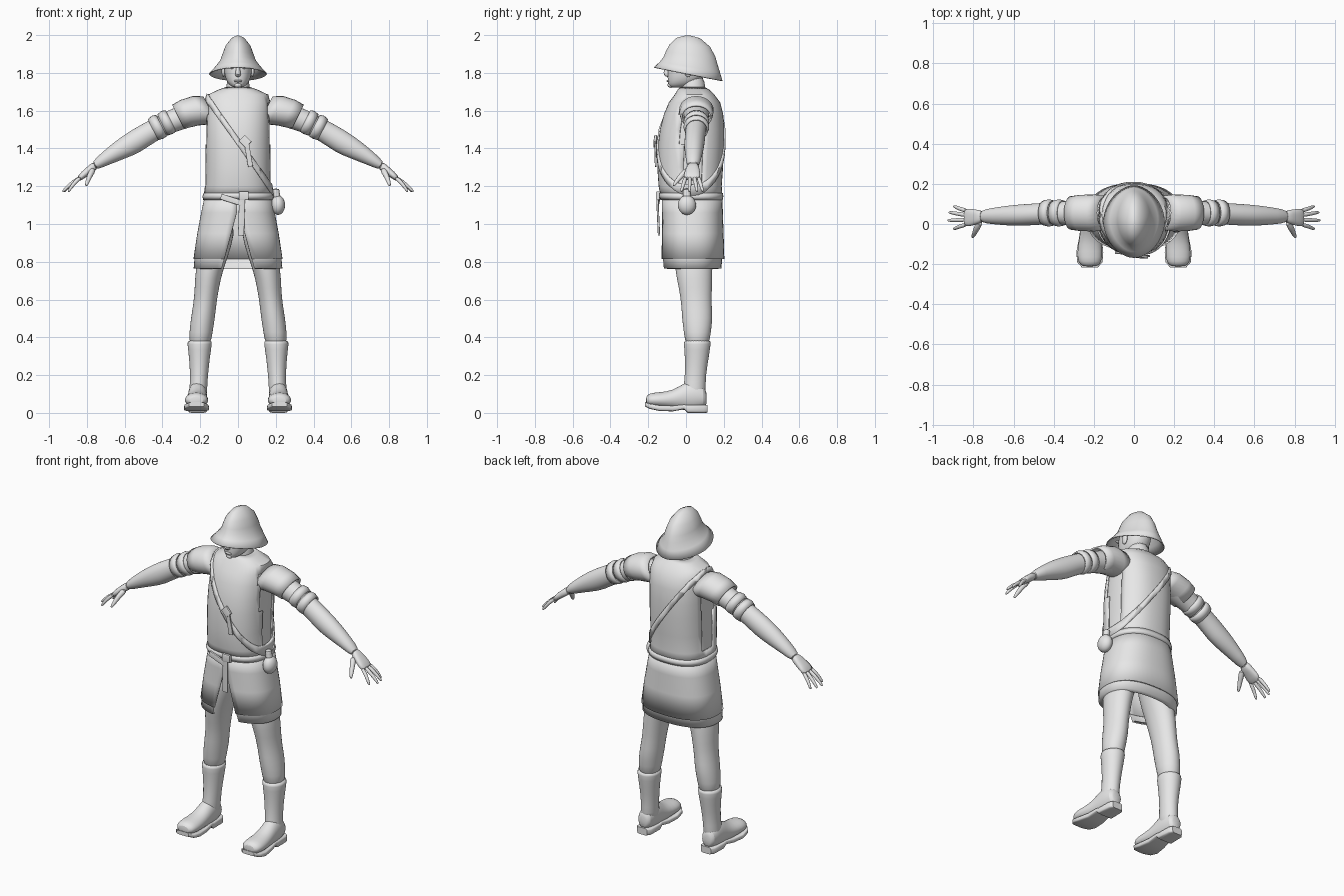
import bpy, bmesh, math
from mathutils import Vector

cube = bpy.data.objects.get("Cube")
if cube:
    bpy.data.objects.remove(cube, do_unlink=True)

mat = bpy.data.materials.new("pale grey")
mat.use_nodes = True
grey = (0.8, 0.8, 0.8, 1)
mat.diffuse_color = grey
mat.node_tree.nodes["Principled BSDF"].inputs["Base Color"].default_value = grey

X, Y, Z = Vector((1, 0, 0)), Vector((0, 1, 0)), Vector((0, 0, 1))
ARM_UP = Vector((.45, 0, .89))


def finish(name, bm, mirror=False, thick=0, subsurf=0, angle=40):
    """Turn a bmesh into a shaded object with its modifiers."""
    bmesh.ops.recalc_face_normals(bm, faces=bm.faces)
    mesh = bpy.data.meshes.new(name)
    bm.to_mesh(mesh)
    bm.free()
    obj = bpy.data.objects.new(name, mesh)
    bpy.context.collection.objects.link(obj)
    mesh.materials.append(mat)
    bpy.ops.object.select_all(action="DESELECT")
    obj.select_set(True)
    bpy.context.view_layer.objects.active = obj
    bpy.ops.object.shade_smooth_by_angle(angle=math.radians(angle))
    if thick:
        obj.modifiers.new("thickness", "SOLIDIFY").thickness = thick
    if subsurf:
        mod = obj.modifiers.new("smooth", "SUBSURF")
        mod.levels = mod.render_levels = subsurf
    if mirror:
        obj.modifiers.new("mirror", "MIRROR").use_clip = False
    return obj


def loft_mesh(rings, u=X, v=Y, n=24, power=2, caps=True, gap=None):
    """Skin superellipse rings (x, y, z, u radius, v radius); gap opens the front."""
    bm = bmesh.new()
    rows = []
    for x, y, z, a, b in rings:
        start = math.asin((gap(z) / a) ** (power / 2)) if gap else 0
        row = []
        for i in range(n + 1 if gap else n):
            t = start + (math.tau - 2 * start) * i / n
            s, c = math.sin(t), -math.cos(t)
            s = math.copysign(abs(s) ** (2 / power), s)
            c = math.copysign(abs(c) ** (2 / power), c)
            row.append(bm.verts.new(Vector((x, y, z)) + u * a * s + v * b * c))
        rows.append(row)
    for lo, hi in zip(rows, rows[1:]):
        for i in range(n):
            j = i + 1 if gap else (i + 1) % n
            bm.faces.new((lo[i], lo[j], hi[j], hi[i]))
    if caps and not gap:
        bm.faces.new(rows[0])
        bm.faces.new(rows[-1])
    return bm


def loft(name, rings, u=X, v=Y, n=24, power=2, caps=True, gap=None, **kw):
    return finish(name, loft_mesh(rings, u, v, n, power, caps, gap), **kw)


def ball(name, at, size, **kw):
    bm = bmesh.new()
    bmesh.ops.create_uvsphere(bm, u_segments=20, v_segments=12, radius=1)
    bmesh.ops.scale(bm, vec=size, verts=bm.verts)
    bmesh.ops.translate(bm, vec=at, verts=bm.verts)
    return finish(name, bm, **kw)


def bar(name, start, end, width, depth, **kw):
    """Flat strip between two points on the front of the body."""
    start, end = Vector(start), Vector(end)
    run = (end - start).normalized()
    side = run.cross(Y).normalized()
    rings = [(*p, width / 2, depth / 2) for p in (start, end)]
    return loft(name, rings, side, run.cross(side), n=16, power=6, **kw)


def tube(name, points, radii, **kw):
    """Round tapering limb through points, such as a finger."""
    run = (Vector(points[-1]) - Vector(points[0])).normalized()
    side = run.cross(ARM_UP).normalized()
    rings = [(*p, r, r) for p, r in zip(points, radii)]
    return loft(name, rings, side, run.cross(side), n=10, subsurf=1, **kw)


# Torso
torso = [(0, .035, 1.718, .062, .062), (0, .04, 1.705, .1, .08),
         (0, .045, 1.68, .155, .1), (0, .045, 1.64, .165, .13),
         (0, .04, 1.58, .166, .15), (0, .032, 1.5, .167, .163),
         (0, .027, 1.42, .168, .168), (0, .022, 1.3, .167, .167),
         (0, .022, 1.2, .168, .16), (0, .03, 1.14, .176, .156)]
loft("under_tunic", torso, n=40, power=2.4)


def shell(name, push, thick, cut=None, skip=None):
    """Layer worn over the torso, trimmed by planes or by a face rule."""
    bm = loft_mesh(torso, n=40, power=2.4, caps=False)
    bmesh.ops.recalc_face_normals(bm, faces=bm.faces)
    for vert in bm.verts:
        vert.co += vert.normal * push
    for at, normal in cut or []:
        bmesh.ops.bisect_plane(bm, geom=bm.verts[:] + bm.edges[:] + bm.faces[:],
                               plane_co=at, plane_no=normal, clear_outer=True)
    if skip:
        gone = [f for f in bm.faces if skip(f.calc_center_median())]
        bmesh.ops.delete(bm, geom=gone, context="FACES")
    return finish(name, bm, thick=thick)


# Surcoat with open sides, and the shoulder strap around it
shell("surcoat", .007, .008,
      skip=lambda c: 1.2 < c.z < 1.64 and abs(c.y - .035) < .06 and abs(c.x) > .1)
slant = Vector((.81, 0, .585))
middle = Vector((0, 0, 1.437))
shell("shoulder_strap", .015, .012,
      cut=[(middle + slant * .014, slant), (middle - slant * .014, -slant)])
bar("strap_buckle", (.02, -.16, 1.455), (.055, -.165, 1.42), .045, .016)
bar("strap_tail", (.045, -.163, 1.43), (.066, -.16, 1.305), .026, .01)

# Belt with its knot and hanging end
loft("belt", [(0, .03, 1.128, .184, .164), (0, .028, 1.145, .189, .17),
              (0, .027, 1.165, .182, .168)], n=40, power=2.4, caps=False, thick=.012)
bar("belt_fold", (-.09, -.142, 1.145), (.02, -.15, 1.11), .03, .014)
bar("belt_buckle", (.005, -.15, 1.15), (.055, -.15, 1.15), .045, .018)
bar("belt_tail", (.022, -.152, 1.14), (.016, -.143, .94), .032, .012)


# Skirt split at the front, with a set-back hem
def slit(z):
    return .004 + max(0, 1.07 - z) * .27


loft("skirt", [(0, .033, 1.15, .176, .16), (0, .034, 1.06, .195, .161),
               (0, .035, .95, .216, .164), (0, .035, .815, .236, .168)],
     n=48, power=2.4, gap=slit, thick=.012)
loft("skirt_hem", [(0, .033, .83, .229, .16), (0, .032, .765, .235, .155),
                   (0, .032, .762, .2, .13)],
     n=48, power=2.4, gap=slit, angle=180)

# Legs
loft("leg", [(.085, .04, 1.02, .08, .1), (.115, .04, .88, .082, .103),
             (.153, .04, .76, .074, .1), (.165, .05, .66, .064, .088),
             (.175, .055, .58, .061, .08), (.186, .06, .5, .064, .082),
             (.196, .06, .43, .062, .072), (.203, .06, .34, .056, .062)],
     subsurf=1, mirror=True)

# Boots
loft("boot_shaft", [(.202, .06, .385, .064, .07), (.203, .06, .375, .067, .073),
                    (.204, .058, .3, .056, .064), (.206, .05, .2, .047, .055),
                    (.21, .045, .13, .047, .06), (.213, .04, .07, .048, .06)],
     subsurf=1, mirror=True)
loft("boot_foot", [(.214, .11, .075, .025, .03), (.214, .098, .085, .043, .055),
                   (.214, .04, .095, .05, .085), (.215, -.015, .085, .051, .07),
                   (.217, -.07, .07, .055, .048), (.22, -.14, .068, .064, .041),
                   (.22, -.19, .069, .059, .037), (.22, -.213, .065, .038, .024)],
     X, Z, subsurf=1, mirror=True)
loft("boot_sole", [(.214, .115, .022, .033, .021), (.214, .095, .021, .048, .021),
                   (.214, .01, .021, .05, .021), (.215, -.01, .032, .05, .013),
                   (.217, -.07, .023, .057, .015), (.22, -.14, .025, .067, .015),
                   (.22, -.19, .035, .063, .014), (.22, -.216, .045, .04, .012)],
     X, Z, power=5, mirror=True)

# Arms, cap sleeves and arm bands
loft("arm", [(.13, .055, 1.6, .072, .065), (.24, .055, 1.583, .07, .068),
             (.34, .055, 1.55, .059, .06), (.45, .052, 1.497, .053, .056),
             (.54, .045, 1.438, .055, .064), (.62, .042, 1.395, .051, .054),
             (.7, .04, 1.348, .041, .038), (.77, .037, 1.302, .032, .024)],
     Y, ARM_UP, subsurf=1, mirror=True)
loft("cap_sleeve", [(.145, .055, 1.6, .085, .085), (.2, .055, 1.602, .092, .085),
                    (.27, .055, 1.588, .09, .077), (.317, .055, 1.568, .083, .071)],
     Y, ARM_UP, caps=False, thick=.01, mirror=True)
for name, shift in (("upper_arm_band", 0), ("lower_arm_band", .05)):
    loft(name, [(.355 + shift, .055, 1.546 - shift / 2, .064, .063),
                (.375 + shift, .055, 1.538 - shift / 2, .068, .068),
                (.4 + shift, .055, 1.524 - shift / 2, .062, .062)],
         Y, ARM_UP, caps=False, thick=.008, mirror=True)

# Hands
loft("palm", [(.75, .038, 1.313, .03, .024), (.785, .035, 1.288, .036, .021),
              (.82, .032, 1.26, .045, .019), (.848, .032, 1.235, .043, .014)],
     Y, ARM_UP, power=2.5, subsurf=1, mirror=True)
fingers = {"little": (.065, .088, .9), "ring": (.044, .058, .922),
           "middle": (.021, .018, .928), "index": (-.001, -.024, .9)}
for name, (base, tip, reach) in fingers.items():
    mid = (.84 + reach) / 2
    tube(name + "_finger", [(.83, base, 1.25), (mid, (base + tip) / 2, 1.215),
                            (reach - .006, tip, 1.178), (reach, tip, 1.17)],
         (.012, .0105, .008, .004), mirror=True)
tube("thumb", [(.765, .015, 1.292), (.785, -.025, 1.258),
               (.8, -.058, 1.215), (.805, -.068, 1.2)],
     (.02, .015, .011, .005), mirror=True)

# Head and face
loft("neck", [(0, .045, 1.67, .075, .075), (0, .037, 1.71, .062, .064),
              (0, .034, 1.8, .058, .062)], subsurf=1)
loft("head", [(0, -.045, 1.722, .022, .035), (0, -.03, 1.732, .043, .063),
              (0, -.008, 1.76, .064, .09), (0, .003, 1.8, .073, .101),
              (0, .01, 1.85, .077, .106), (0, .01, 1.92, .068, .09)],
     power=2.2, subsurf=1)
loft("nose", [(0, -.09, 1.848, .008, .012), (0, -.1, 1.815, .011, .017),
              (0, -.103, 1.79, .018, .019), (0, -.094, 1.778, .01, .01)],
     n=12, subsurf=1)
ball("brow", (.034, -.083, 1.847), (.026, .014, .008), mirror=True)
ball("eye", (.03, -.083, 1.828), (.013, .012, .007), mirror=True)
ball("lips", (0, -.092, 1.757), (.022, .012, .007))
ball("chin", (0, -.08, 1.735), (.02, .018, .014))
ball("ear", (.077, .012, 1.81), (.01, .021, .032), mirror=True)

# Helmet, its brim dipping toward the back
bm = loft_mesh([(0, .01, 1.998, .006, .012), (0, .012, 1.985, .034, .062),
                (0, .02, 1.945, .066, .108), (0, .024, 1.9, .083, .132),
                (0, .024, 1.87, .094, .142), (0, .02, 1.835, .12, .159),
                (0, .012, 1.797, .153, .181)], n=40, power=1.85, caps=False)
bm.faces.new([v for v in bm.verts if v.co.z > 1.99])
for vert in bm.verts:
    vert.co.z -= vert.co.y * .2 * min(1, (2 - vert.co.z) / .2)
finish("helmet", bm, thick=.006)

# Pouch at the left hip
ball("pouch", (.212, .005, 1.1), (.037, .048, .052))
loft("pouch_neck", [(.208, .005, 1.135, .026, .03), (.204, .005, 1.16, .014, .016),
                    (.2, .005, 1.19, .024, .026)], n=16, subsurf=1)
